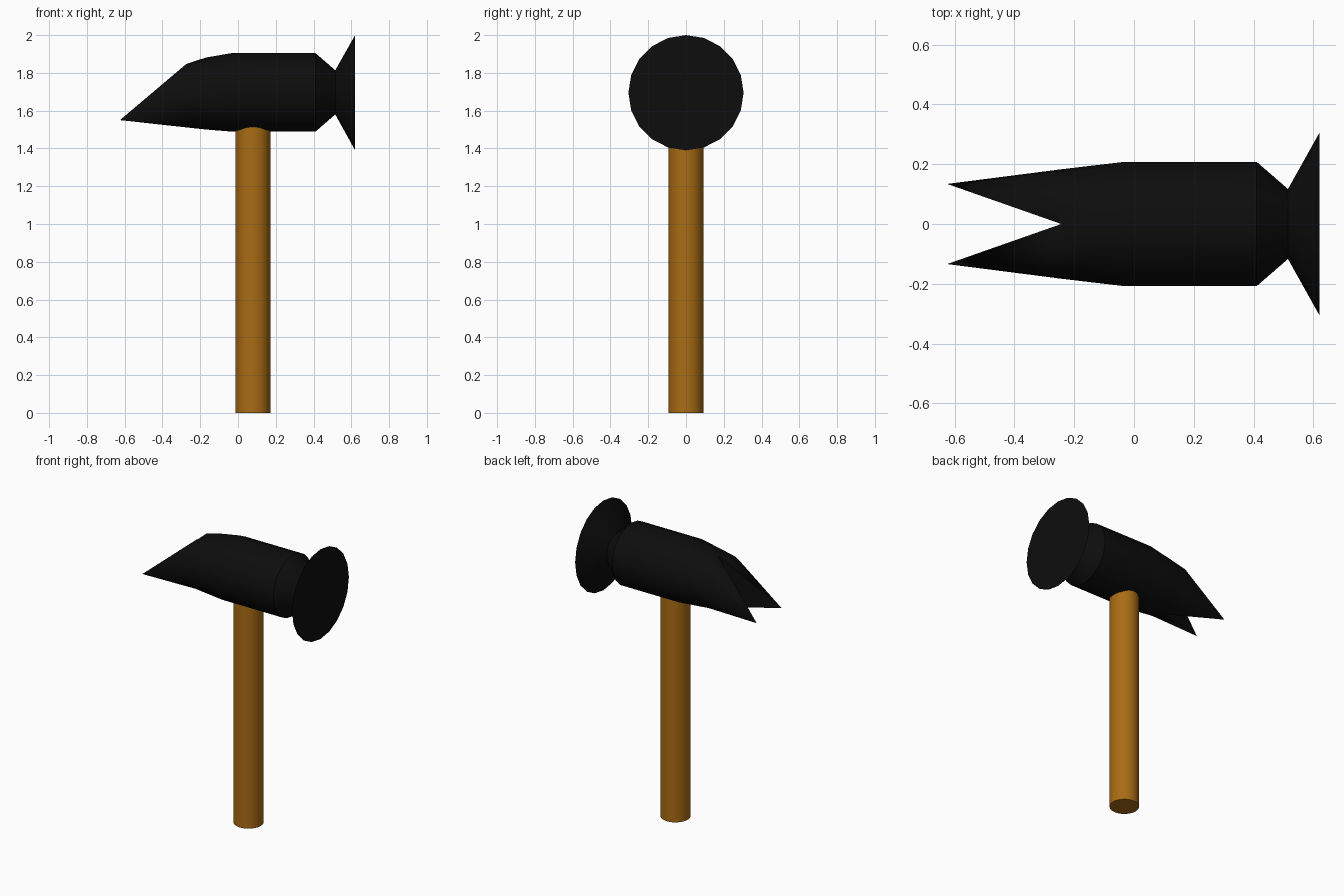
import bpy, bmesh
from math import sin, cos, pi

if "Cube" in bpy.data.objects:
    bpy.data.objects.remove(bpy.data.objects["Cube"])

N = 20  # sides of the head


def colour(obj, name, rgb):
    mat = bpy.data.materials.new(name)
    mat.diffuse_color = (*rgb, 1)
    mat.use_nodes = True
    mat.node_tree.nodes["Principled BSDF"].inputs["Base Color"].default_value = mat.diffuse_color
    obj.data.materials.append(mat)


def smooth(obj):
    bpy.ops.object.select_all(action='DESELECT')
    obj.select_set(True)
    bpy.context.view_layer.objects.active = obj
    bpy.ops.object.shade_smooth_by_angle(angle=pi / 6)


# Handle
bpy.ops.mesh.primitive_cylinder_add(vertices=32, radius=0.0925, depth=1.55,
                                    location=(0.079, 0, 0.775))
handle = bpy.context.object
handle.name = "handle"
colour(handle, "wood", (0.4, 0.15, 0.007))
smooth(handle)

# Head: rings along x as (x, centre z, half width, half height, upper corner bulge)
sections = [
    (0.62, 1.695, 0.305, 0.305, 0),
    (0.515, 1.697, 0.117, 0.117, 0),
    (0.41, 1.697, 0.208, 0.208, 0),
    (-0.03, 1.697, 0.208, 0.208, 0),
    (-0.167, 1.691, 0.192, 0.191, 0),
    (-0.243, 1.682, 0.183, 0.174, 0.052),
]
bm = bmesh.new()
rings = []
for x, z, ry, rz, bulge in sections:
    ring = []
    for i in range(N):
        a = 2 * pi * i / N
        shift = bulge * abs(sin(2 * a)) if cos(a) > 0 else 0
        ring.append(bm.verts.new((x - shift, ry * sin(a), z + rz * cos(a))))
    rings.append(ring)
for r, s in zip(rings, rings[1:]):
    for i in range(N):
        j = (i + 1) % N
        bm.faces.new((r[i], r[j], s[j], s[i]))
bm.faces.new(rings[0])

# Claws: each half of the last ring runs to one tip
last = rings[-1]
for side, start in ((1, 0), (-1, N // 2)):
    tip = bm.verts.new((-0.625, side * 0.134, 1.55))
    half = [last[(start + i) % N] for i in range(N // 2 + 1)]
    for p, q in zip(half, half[1:]):
        bm.faces.new((p, q, tip))
    bm.faces.new((half[-1], half[0], tip))
bmesh.ops.recalc_face_normals(bm, faces=bm.faces)
mesh = bpy.data.meshes.new("hammer_head")
bm.to_mesh(mesh)
bm.free()
head = bpy.data.objects.new("hammer_head", mesh)
bpy.context.collection.objects.link(head)
colour(head, "black_metal", (0.004, 0.004, 0.004))
smooth(head)
